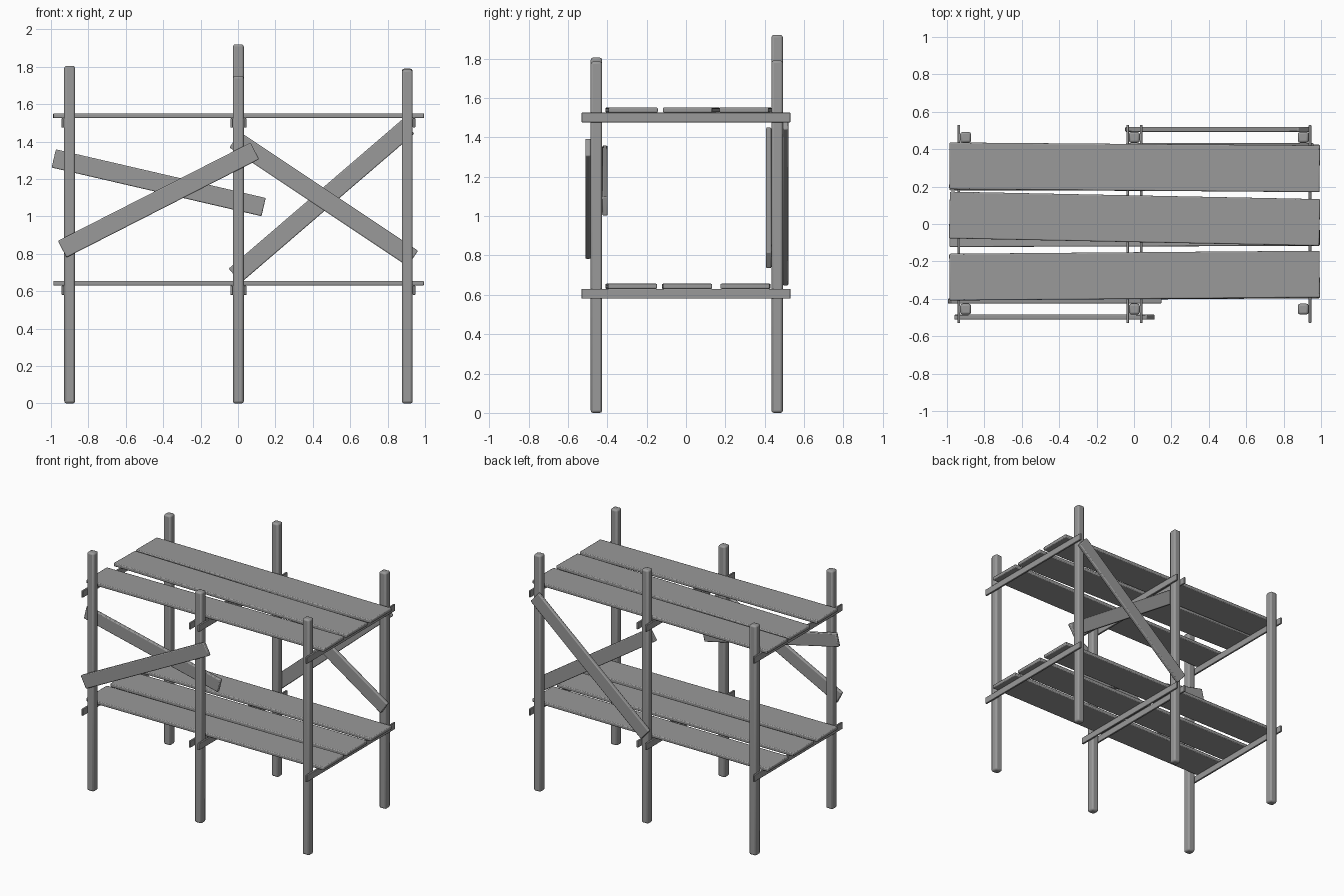
import bpy, math
from mathutils import Vector, Matrix

cube = bpy.data.objects.get("Cube")
if cube:
    bpy.data.objects.remove(cube, do_unlink=True)

grey = bpy.data.materials.new("weathered grey")
grey.use_nodes = True
colour = (0.32, 0.32, 0.32, 1)
grey.diffuse_color = colour
grey.node_tree.nodes["Principled BSDF"].inputs["Base Color"].default_value = colour


def board(name, centre, size, bevel, rotation=(0, 0, 0)):
    """A timber with rounded edges."""
    bpy.ops.mesh.primitive_cube_add(size=1, location=centre, rotation=rotation)
    ob = bpy.context.object
    ob.name = name
    ob.data.transform(Matrix.Diagonal((*size, 1)))
    ob.data.materials.append(grey)
    mod = ob.modifiers.new("Rounded edges", "BEVEL")
    mod.width = bevel
    mod.segments = 2
    bpy.ops.object.shade_smooth_by_angle(angle=math.radians(40))
    return ob


# Upright posts, each cut to its own height
POST = 0.058
FRONT, BACK = -0.455, 0.463
columns = {"left": (0.905, 1.785, 1.79),
           "middle": (0.002, 1.75, 1.92),
           "right": (-0.9, 1.805, 1.74)}
for side, (x, front_top, back_top) in columns.items():
    for end, y, top in (("front", FRONT, front_top), ("back", BACK, back_top)):
        board(f"{end}_{side}_post", (x, y, top / 2), (POST, POST, top), 0.012)

# Crossbars fixed beside the posts, and the deck planks they carry
bar_offset = POST / 2 + 0.007
bars = {"left": 0.905 + bar_offset, "inner_left": 0.002 + bar_offset,
        "inner_right": 0.002 - bar_offset, "right": -0.9 - bar_offset}
# Plank centre y at the right end and at the left end
decks = {"lower": (0.605, ((0.305, 0.3), (0.002, 0.008), (-0.285, -0.272))),
         "upper": (1.5, ((0.311, 0.295), (0.048, 0.008), (-0.284, -0.268)))}
for level, (z, planks) in decks.items():
    for side, x in bars.items():
        board(f"{level}_{side}_crossbar", (x, 0, z), (0.014, 1.06, 0.05), 0.003)
    for place, (y0, y1) in zip(("back", "middle", "front"), planks):
        board(f"{level}_{place}_plank", (0.003, (y0 + y1) / 2, z + 0.038),
              (1.98, 0.25, 0.026), 0.006, (0, 0, math.atan2(y1 - y0, 1.98)))


# Diagonal braces on both faces of the post rows
def brace(name, y, start, end):
    a, b = Vector((start[0], y, start[1])), Vector((end[0], y, end[1]))
    d = b - a
    board(name, (a + b) / 2, (d.length, 0.027, 0.1), 0.006,
          (0, -math.atan2(d.z, d.x), 0))


gap = POST / 2 + 0.014
brace("front_outer_brace", FRONT - gap, (-0.94, 0.825), (0.09, 1.35))
brace("front_inner_brace", FRONT + gap, (-0.985, 1.31), (0.137, 1.05))
brace("back_inner_brace", BACK - gap, (-0.018, 1.41), (0.935, 0.775))
brace("back_outer_brace", BACK + gap, (-0.017, 0.683), (0.91, 1.48))
